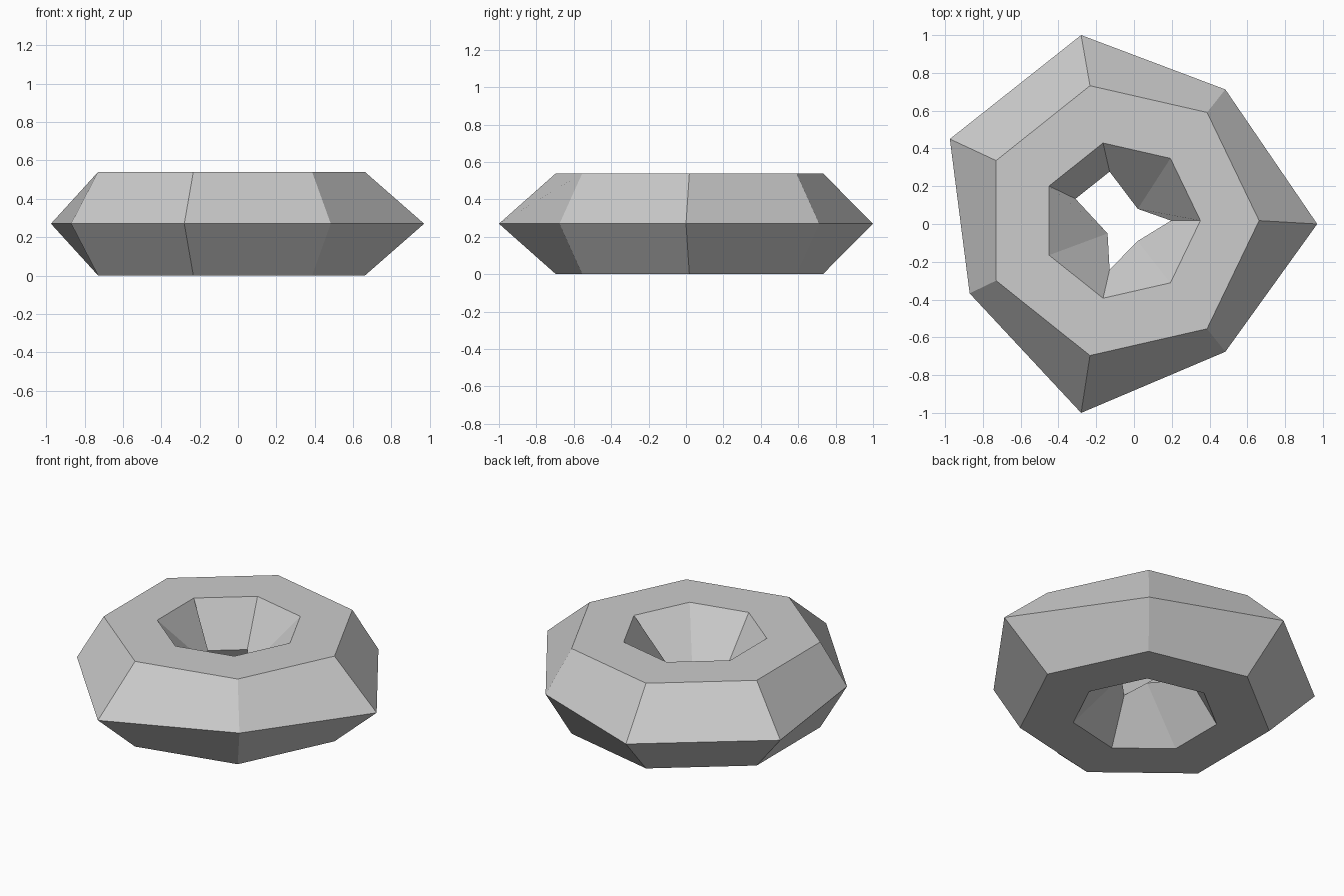
import bpy

cube = bpy.data.objects.get("Cube")
if cube:
    bpy.data.objects.remove(cube, do_unlink=True)

SEGMENTS, SIDES = 7, 6
MAJOR, MINOR = 0.577, 0.311
CENTRE = (-0.07, 0.018, 0.27)

# Single plain grey
grey = bpy.data.materials.new("light_grey")
grey.use_nodes = True
colour = (0.604, 0.604, 0.604, 1.0)
grey.diffuse_color = colour
grey.node_tree.nodes["Principled BSDF"].inputs["Base Color"].default_value = colour

# Coarse faceted ring, seven segments around and six-sided in section
bpy.ops.mesh.primitive_torus_add(
    location=(0, 0, 0), major_segments=SEGMENTS, minor_segments=SIDES,
    major_radius=MAJOR, minor_radius=MINOR)
ring = bpy.context.object
ring.name = "faceted_ring"
ring.data.name = "faceted_ring"
for v in ring.data.vertices:
    v.co.x += CENTRE[0]
    v.co.y += CENTRE[1]
    v.co.z += CENTRE[2]

# Pulled corners on the rim and in the hole: segment -> (x, y)
OUTER, INNER = 0, SIDES // 2
pulled = {
    OUTER: {0: (0.97, 0.0), 2: (-0.28, 1.0), 3: (-0.975, 0.45), 5: (-0.28, -1.0)},
    INNER: {1: (0.02, 0.08), 4: (-0.14, -0.05), 6: (0.02, -0.09)},
}
for side, corners in pulled.items():
    for segment, (x, y) in corners.items():
        v = ring.data.vertices[segment * SIDES + side]
        v.co.x, v.co.y = x, y

# Flat facets
for face in ring.data.polygons:
    face.use_smooth = False
ring.data.materials.clear()
ring.data.materials.append(grey)
ring.data.update()
